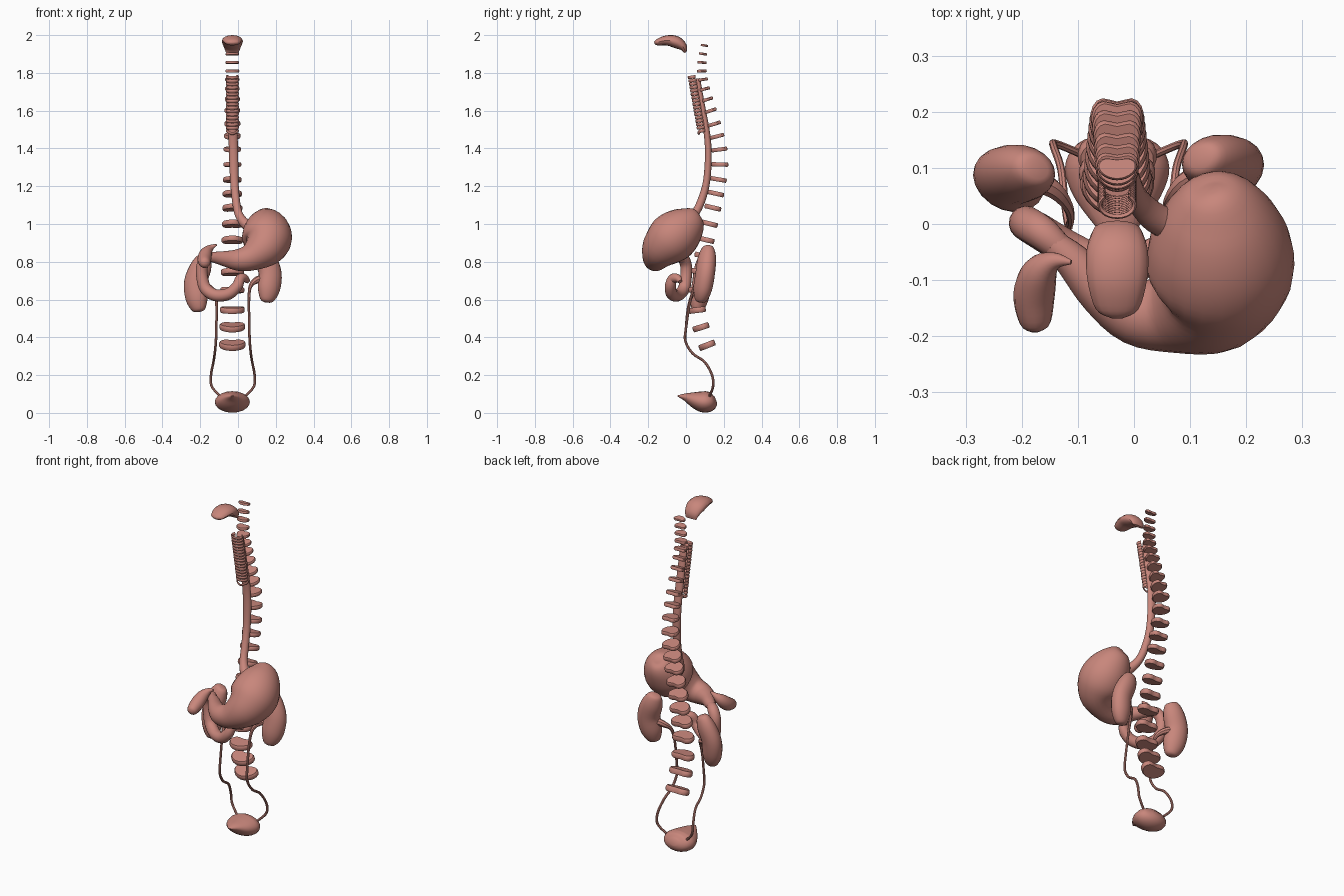
import bpy, bmesh, math
from mathutils import Vector, Matrix

CX = -0.03  # body midline
mat = bpy.data.materials.new("tissue")
mat.diffuse_color = (0.58, 0.24, 0.20, 1)


def finish(bm, name, angle=40):
    bmesh.ops.recalc_face_normals(bm, faces=bm.faces)
    me = bpy.data.meshes.new(name)
    bm.to_mesh(me)
    bm.free()
    ob = bpy.data.objects.new(name, me)
    bpy.context.collection.objects.link(ob)
    me.materials.append(mat)
    bpy.ops.object.select_all(action='DESELECT')
    ob.select_set(True)
    bpy.context.view_layer.objects.active = ob
    bpy.ops.object.shade_smooth_by_angle(angle=math.radians(angle))
    return ob


def bridge(bm, rings):
    for r, s in zip(rings, rings[1:]):
        n = len(r)
        for i in range(n):
            bm.faces.new((r[i], r[(i + 1) % n], s[(i + 1) % n], s[i]))
    bm.faces.new(rings[0])
    bm.faces.new(rings[-1])


def spline(pts, sub):
    # Catmull-Rom through (x, y, z, radius_a, radius_b)
    p = [tuple(q) + (q[3],) if len(q) == 4 else tuple(q) for q in pts]
    p = [p[0]] + p + [p[-1]]
    out = []
    for i in range(1, len(p) - 2):
        for k in range(sub):
            t = k / sub
            out.append([0.5 * (2 * b + (c - a) * t + (2 * a - 5 * b + 4 * c - d) * t * t
                               + (3 * b - a - 3 * c + d) * t ** 3)
                        for a, b, c, d in zip(*p[i - 1:i + 3])])
    return out + [p[-1]]


def loft(bm, pts, sides=16, sub=4, axis=(1, 0, 0)):
    # elliptical sections swept along a spline, frame carried along
    s = spline(pts, sub)
    pos = [Vector(q[:3]) for q in s]
    u = Vector(axis)
    rings = []
    for i, q in enumerate(s):
        t = (pos[min(i + 1, len(s) - 1)] - pos[max(i - 1, 0)]).normalized()
        u = (u - t * u.dot(t)).normalized()
        v = t.cross(u)
        rings.append([bm.verts.new(pos[i] + u * max(q[3], .001) * math.cos(a) + v * max(q[4], .001) * math.sin(a))
                      for a in (2 * math.pi * k / sides for k in range(sides))])
    bridge(bm, rings)


def organ(name, pts, **kw):
    bm = bmesh.new()
    loft(bm, pts, **kw)
    return finish(bm, name)


# Tongue
organ("tongue", [(CX, -.168, 1.96, .010, .005), (CX, -.152, 1.962, .038, .017), (CX, -.10, 1.972, .053, .027),
                 (CX, -.05, 1.962, .055, .032), (CX, -.015, 1.937, .045, .022), (CX, -.004, 1.908, .034, .007)])

# Intervertebral discs following the spine curve
spine = [(.10, 1.945), (.093, 1.90), (.088, 1.855), (.087, 1.81), (.091, 1.765), (.10, 1.715),
         (.115, 1.66), (.132, 1.60), (.152, 1.53), (.168, 1.465), (.182, 1.395), (.185, 1.315),
         (.177, 1.235), (.163, 1.16), (.148, 1.085), (.130, 1.0), (.112, .915), (.095, .83),
         (.078, .745), (.064, .65), (.066, .545), (.085, .455), (.117, .36)]
for i, (y, z) in enumerate(spine):
    a, b = spine[max(i - 1, 0)], spine[min(i + 1, 22)]
    tilt = math.atan2(-(a[0] - b[0]), a[1] - b[1]) * 1.15
    w = .035 + .035 * (i / 22) ** 1.5
    d = .022 + .029 * min(1, i / 11)
    h = .006 + .010 * i / 22
    m = Matrix.Translation((CX, y, z)) @ Matrix.Rotation(tilt, 4, 'X')
    bm = bmesh.new()
    rings = []
    for zz, sc in ((-h, .92), (-h * .5, 1), (h * .5, 1), (h, .92)):
        ring = []
        for k in range(24):
            an = 2 * math.pi * k / 24
            c, s = math.cos(an), math.sin(an)
            notch = .35 * math.exp(-(c / .45) ** 2) if s > 0 else 0
            ring.append(bm.verts.new(m @ Vector((w * c * (1 + .12 * s) * sc, d * (s - notch) * sc, zz))))
        rings.append(ring)
    bridge(bm, rings)
    finish(bm, "spinal_disc_%02d" % (i + 1), 35)

# Trachea: C-shaped cartilage rings, open at the back
bm = bmesh.new()
rings_n = 17
slope = math.atan2(.05, .29)
for i in range(rings_n):
    f = i / (rings_n - 1)
    m = Matrix.Translation((CX, .034 + .05 * f, 1.778 - .285 * f)) @ Matrix.Rotation(slope, 4, 'X')
    pts = []
    for k in range(11):
        a = math.radians(-135 + 27 * k)
        dip = -.012 * math.cos(a) ** 4 if i == rings_n - 1 and abs(a) < 1.5 else 0  # pointed last ring
        p = m @ Vector((.031 * math.sin(a), -.021 * math.cos(a), dip))
        pts.append((*p, .0085, .004))
    loft(bm, pts, sides=8, sub=2, axis=(0, 0, 1))
finish(bm, "trachea_rings")

# Esophagus
organ("esophagus", [(CX, .062, 1.77, .022, .013), (-.028, .085, 1.63, .023, .015), (-.026, .112, 1.47, .024, .017),
                    (-.023, .118, 1.35, .024, .018), (-.019, .108, 1.22, .022, .019), (-.010, .080, 1.12, .021, .021),
                    (.005, .045, 1.05, .022, .022), (.04, .01, 1.0, .027, .027), (.09, -.01, .97, .03, .03)], sub=5)

# Stomach
organ("stomach", [(.14, .062, 1.058, .012), (.142, .053, 1.05, .05), (.147, .022, 1.015, .092),
                  (.152, -.03, .965, .125), (.152, -.085, .915, .131), (.13, -.132, .868, .106),
                  (.065, -.158, .823, .073), (0, -.156, .81, .058), (-.06, -.118, .815, .043),
                  (-.11, -.065, .822, .032), (-.145, -.035, .825, .025)], sides=24)

# Duodenum
organ("duodenum", [(-.13, -.045, .825, .024), (-.165, -.015, .818, .030), (-.189, .0, .78, .031), (-.19, .0, .72, .031),
                   (-.17, -.012, .655, .032), (-.115, -.045, .622, .032), (-.05, -.075, .63, .031),
                   (-.005, -.083, .67, .029), (.012, -.07, .71, .026), (.035, -.045, .712, .022),
                   (.055, -.03, .695, .012)], sub=5)

# Gallbladder
organ("gallbladder", [(-.175, -.19, .787, .010), (-.176, -.175, .793, .028), (-.178, -.125, .815, .037),
                      (-.167, -.085, .85, .031), (-.142, -.066, .876, .016), (-.112, -.068, .89, .004)])

# Kidneys and ureters; the right-hand set is mirrored and sits lower
kidney = [(.118, .117, .882, .010, .008), (.122, .116, .872, .038, .030), (.142, .111, .82, .058, .047),
          (.170, .102, .74, .062, .050), (.163, .088, .655, .060, .048), (.152, .077, .597, .036, .030),
          (.150, .075, .585, .010, .008)]
ureter = [(.135, .095, .715, .022, .022), (.09, .075, .698, .017, .017), (.064, .045, .665, .010, .010),
          (.058, .022, .59, .007, .007), (.060, .0, .45, .007, .007), (.062, -.003, .38, .007, .007),
          (.068, .035, .315, .007, .007), (.075, .098, .27, .007, .007), (.088, .138, .20, .007, .007),
          (.084, .143, .14, .007, .007), (.04, .125, .09, .007, .007)]


def mirrored(pts, dy, dz, above=0):
    return [(-.055 - x, y + (dy if z > above else 0), z + (dz if z > above else 0), a, b) for x, y, z, a, b in pts]


organ("left_kidney", kidney, axis=(1, .35, 0), sides=20)
organ("right_kidney", mirrored(kidney, -.018, -.05), axis=(-1, .35, 0), sides=20)
organ("left_ureter", ureter, sides=8, sub=5)
organ("right_ureter", mirrored(ureter, -.012, -.04, .58), sides=8, sub=5)

# Bladder, pointed toward the front
organ("bladder", [(CX, -.045, .09, .004, .003), (CX, 0, .083, .042, .022), (CX, .05, .068, .078, .045),
                  (CX, .10, .058, .093, .057), (CX, .14, .064, .074, .046), (CX, .158, .07, .025, .018)], sides=20)
